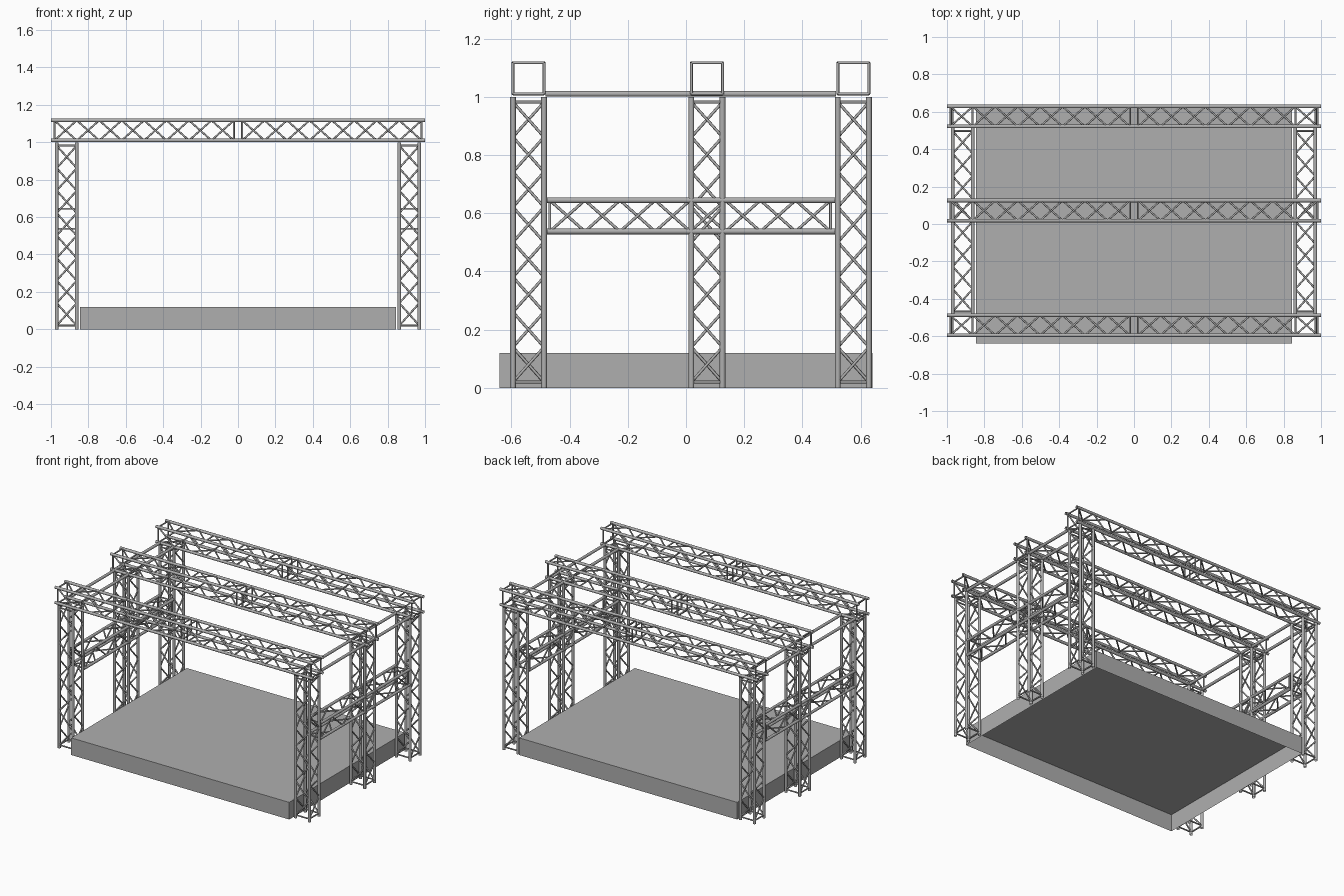
import bpy, bmesh
from mathutils import Vector

if "Cube" in bpy.data.objects:
    bpy.data.objects.remove(bpy.data.objects["Cube"])

HALF = 0.0535      # half spacing between truss chords
CHORD_R = 0.0098
BRACE_R = 0.005

metal = bpy.data.materials.new("mid grey")
metal.diffuse_color = (0.43, 0.43, 0.43, 1)
metal.use_nodes = True
metal.node_tree.nodes["Principled BSDF"].inputs["Base Color"].default_value = metal.diffuse_color


def tube(bm, a, b, r, sides):
    """Open-ended smooth tube from a to b."""
    a, b = Vector(a), Vector(b)
    d = b - a
    mat = d.to_track_quat('Z', 'Y').to_matrix().to_4x4()
    mat.translation = (a + b) / 2
    res = bmesh.ops.create_cone(bm, cap_ends=False, segments=sides, radius1=r,
                                radius2=r, depth=d.length, matrix=mat)
    for v in res['verts']:
        for f in v.link_faces:
            f.smooth = True


def finish(bm, name):
    mesh = bpy.data.meshes.new(name)
    bm.to_mesh(mesh)
    bm.free()
    mesh.materials.append(metal)
    obj = bpy.data.objects.new(name, mesh)
    bpy.context.collection.objects.link(obj)
    return obj


def truss(name, axis, centre, start, end, spans, bays=8):
    """Box truss along an axis: four chords, square end rungs, zigzag braces."""
    bm = bmesh.new()
    u, w = [i for i in range(3) if i != axis]

    def pt(s, corner):
        p = list(centre)
        p[axis] = s
        p[u] += corner[0] * HALF
        p[w] += corner[1] * HALF
        return p

    corners = [(-1, -1), (1, -1), (1, 1), (-1, 1)]
    for c in corners:
        tube(bm, pt(start, c), pt(end, c), CHORD_R, 14)
    for lo, hi in spans:
        step = (hi - lo) / bays
        for k in range(4):
            pair = (corners[k], corners[(k + 1) % 4])
            for s in (lo, hi):
                tube(bm, pt(s, pair[0]), pt(s, pair[1]), BRACE_R, 8)
            # opposite faces zigzag in opposite phase, giving X shapes
            for i in range(bays):
                tube(bm, pt(lo + i * step, pair[i % 2]),
                     pt(lo + (i + 1) * step, pair[(i + 1) % 2]), BRACE_R, 8)
    return finish(bm, name)


# Stage deck: box open underneath
bm = bmesh.new()
bmesh.ops.create_cube(bm, size=1)
for v in bm.verts:
    v.co = (v.co.x * 1.69, v.co.y * 1.28, (v.co.z + 0.5) * 0.12)
bmesh.ops.delete(bm, geom=[f for f in bm.faces if f.normal.z < -0.5],
                 context='FACES_ONLY')
finish(bm, "stage_deck")

# Three portal frames: two columns and a roof beam each
COL_X = 0.916
for label, y in (("front", -0.541), ("middle", 0.072), ("back", 0.575)):
    for side, sx in (("left", -1), ("right", 1)):
        truss(f"{label}_{side}_column", 2, (sx * COL_X, y, 0), 0, 1.0,
              [(0.02, 0.982)])
    truss(f"{label}_roof_beam", 0, (0, y, 1.0635), -1, 1,
          [(-0.982, -0.022), (0.022, 0.982)])

# Side trusses at mid height and plain rails at roof level
for side, sx in (("left", -1), ("right", 1)):
    truss(f"{side}_side_truss", 1, (sx * COL_X, 0, 0.591), -0.478, 0.512,
          [(-0.468, 0.497)])
    bm = bmesh.new()
    for off in (-HALF, HALF):
        x = sx * COL_X + off
        tube(bm, (x, -0.482, 1.01), (x, 0.516, 1.01), CHORD_R, 14)
    finish(bm, f"{side}_roof_rails")
